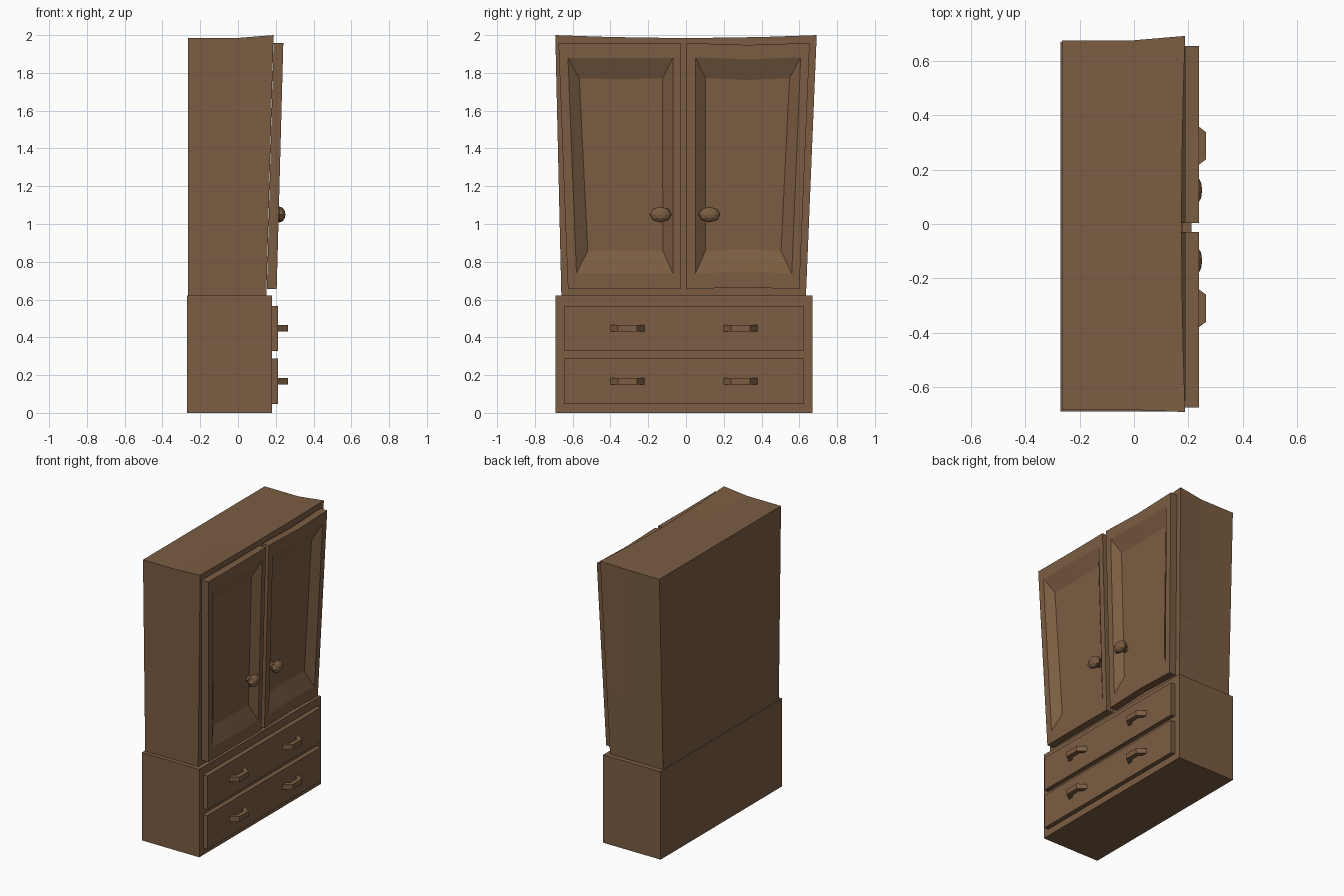
import bpy, bmesh
from mathutils import Vector, Matrix

if "Cube" in bpy.data.objects:
    bpy.data.objects.remove(bpy.data.objects["Cube"])

wood = bpy.data.materials.new("wood")
wood.diffuse_color = (0.2, 0.11, 0.055, 1)
wood.use_nodes = True
wood.node_tree.nodes["Principled BSDF"].inputs["Base Color"].default_value = wood.diffuse_color


def finish(name, bm):
    bmesh.ops.recalc_face_normals(bm, faces=bm.faces)
    me = bpy.data.meshes.new(name)
    bm.to_mesh(me)
    bm.free()
    me.materials.append(wood)
    ob = bpy.data.objects.new(name, me)
    bpy.context.collection.objects.link(ob)
    return ob


def cube(lo, hi):
    bm = bmesh.new()
    bmesh.ops.create_cube(bm, size=1)
    lo, hi = Vector(lo), Vector(hi)
    for v in bm.verts:
        v.co = [lo[i] + (hi[i] - lo[i]) * (v.co[i] + 0.5) for i in range(3)]
    return bm


def loft(name, rings):
    """Bridge closed point rings in order and cap both ends."""
    bm = bmesh.new()
    loops = [[bm.verts.new(p) for p in ring] for ring in rings]
    n = len(loops[0])
    for a, b in zip(loops, loops[1:]):
        for i in range(n):
            j = (i + 1) % n
            bm.faces.new((a[i], a[j], b[j], b[i]))
    bm.faces.new(loops[0])
    bm.faces.new(loops[-1])
    return finish(name, bm)


# Lower chest
finish("lower_chest", cube((-0.27, -0.69, 0), (0.18, 0.67, 0.622)))

# Upper cabinet: cut box, flared toward the front top corners
bm = cube((-0.265, -1, 0), (0.19, 1, 1))
cuts = [((0, 0, 0), (1, 0, 0))]
cuts += [((0, y, 0), (0, 1, 0)) for y in (-0.67, -0.33, 0, 0.33, 0.67)]
cuts += [((0, 0, z), (0, 0, 1)) for z in (0.33, 0.67)]
for co, no in cuts:
    bmesh.ops.bisect_plane(bm, geom=bm.verts[:] + bm.edges[:] + bm.faces[:],
                           plane_co=co, plane_no=no)
for v in bm.verts:
    x, s, t = v.co
    f = max(x, 0) / 0.19
    if x > 0:
        x = f * (0.15 + 0.025 * t + 0.013 * s * s * t)
    half = 0.6475 + (0.0325 + 0.012 * f) * t
    mid = -0.0125 * (1 - t) - 0.004 * (1 - f) * t
    v.co = (x, mid + half * s, 0.62 + t * (1.365 + 0.015 * f * s * s))
finish("upper_cabinet", bm)


# Doors: slanted frames with a sunken, bevelled panel
def ring(inset, y_bottom, y_top, z_bottom, z_top, sag):
    (b0, b1), (t0, t1) = y_bottom, y_top
    pts = [(b0, z_bottom), ((b0 + b1) / 2, z_bottom + sag), (b1, z_bottom),
           (t1, z_top), ((t0 + t1) / 2, z_top - sag), (t0, z_top)]
    return [(0.205 + 0.035 * (z - 0.66) / 1.3 - inset, y, z) for y, z in pts]


def door(name, outer, rim, panel, sag):
    loft(name, [ring(0.052, *outer, sag), ring(0, *outer, sag),
                ring(0, *rim, sag), ring(0.043, *panel, sag)])


door("left_door",
     ((-0.625, -0.03), (-0.675, -0.03), 0.655, 1.958),
     ((-0.58, -0.07), (-0.625, -0.07), 0.74, 1.88),
     ((-0.52, -0.122), (-0.565, -0.125), 0.858, 1.77), 0.002)
door("right_door",
     ((0.003, 0.60), (0.003, 0.655), 0.655, 1.958),
     ((0.05, 0.56), (0.05, 0.607), 0.738, 1.882),
     ((0.103, 0.503), (0.103, 0.548), 0.858, 1.772), 0.01)

# Faceted door knobs on short stems
for side, y in (("left", -0.135), ("right", 0.124)):
    bm = bmesh.new()
    turn = Matrix.Rotation(1.570796, 4, 'Y')
    bmesh.ops.create_uvsphere(bm, u_segments=8, v_segments=6, radius=1,
                              matrix=Matrix.Translation((0.22, y, 1.05))
                              @ Matrix.Diagonal((0.031, 0.058, 0.042, 1)) @ turn)
    bmesh.ops.create_cone(bm, cap_ends=True, segments=8, radius1=0.022,
                          radius2=0.022, depth=0.05,
                          matrix=Matrix.Translation((0.193, y, 1.05)) @ turn)
    finish(side + "_knob", bm)

# Drawers with arched pulls
pull = [(0.21, -0.092), (0.265, -0.05), (0.265, 0.05), (0.21, 0.092),
        (0.21, 0.055), (0.233, 0.038), (0.233, -0.038), (0.21, -0.055)]
for level, z0, z1, zh in (("lower", 0.047, 0.287, 0.167), ("upper", 0.327, 0.567, 0.448)):
    finish(level + "_drawer", cube((0.17, -0.645, z0), (0.212, 0.625, z1)))
    for side, y in (("left", -0.31), ("right", 0.288)):
        loft(f"{level}_{side}_pull",
             [[(px, y + py, zh + dz) for px, py in pull] for dz in (-0.018, 0.018)])
